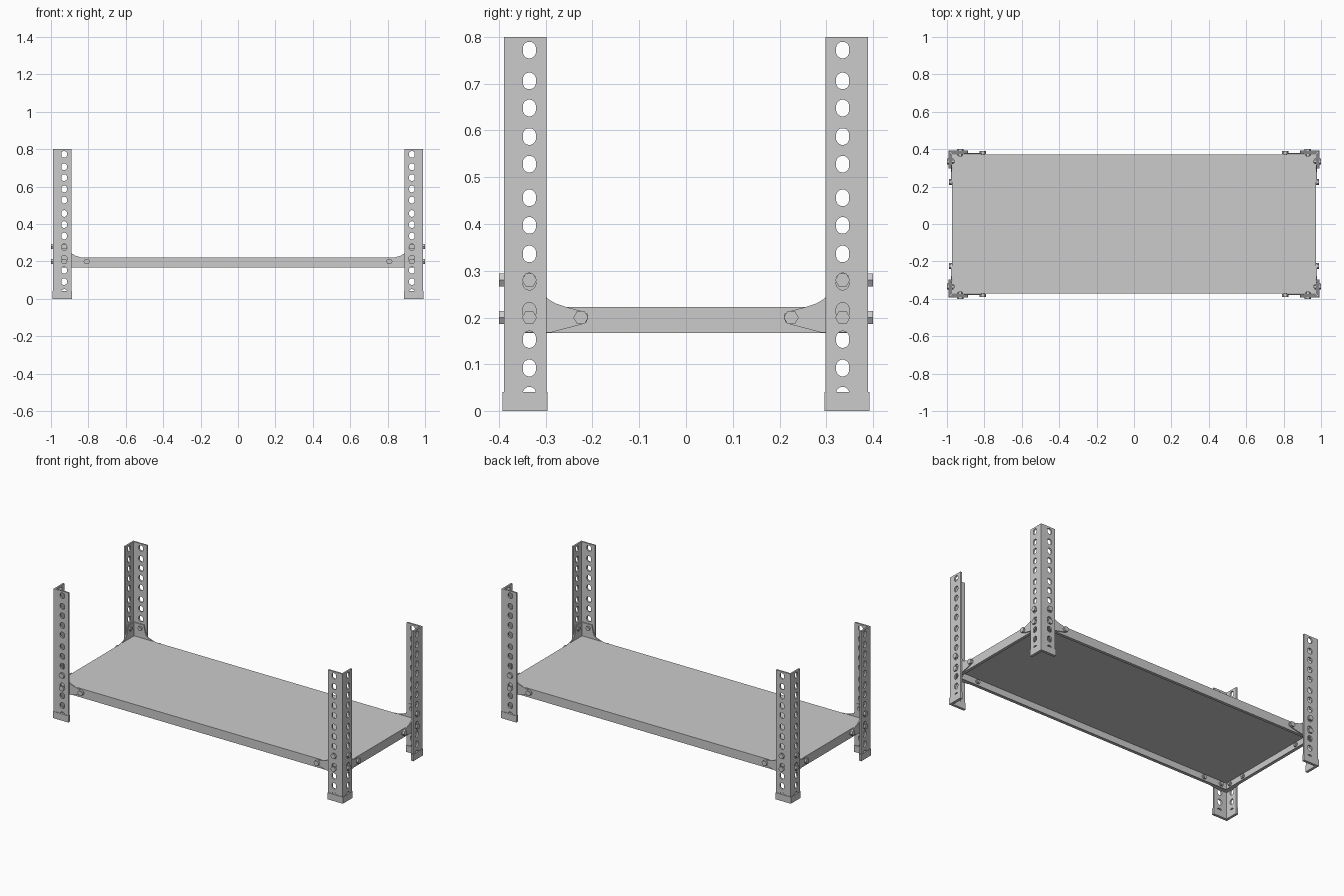
import bpy, bmesh
from math import cos, sin, pi
from mathutils import Matrix

if "Cube" in bpy.data.objects:
    bpy.data.objects.remove(bpy.data.objects["Cube"])

CX, CY = 0.989, 0.389          # outer corner of the posts
T, G = 0.010, 0.006            # post and gusset thickness
K = 1.1                        # long-side flanges are a little wider
HOLES = [.034, .092, .153, .214, .277, .336, .397, .456, .528, .587, .648, .706, .772]

# local (u, v, w) = distance from corner, height, depth inwards
SIDE_Y = Matrix(((-K, 0, 0, CX), (0, 0, -1, CY), (0, 1, 0, 0), (0, 0, 0, 1)))
SIDE_X = Matrix(((0, 0, -1, CX), (-1, 0, 0, CY), (0, 1, 0, 0), (0, 0, 0, 1)))
FLOOR = Matrix(((-1, 0, 0, CX), (0, -1, 0, CY), (0, 0, 1, 0), (0, 0, 0, 1)))


def slot(u, v, r=0.014, h=0.004):
    pts = []
    for i in range(16):
        a = 2 * pi * (i + 0.5) / 16
        pts.append((u + r * cos(a), v + r * sin(a) + (h if sin(a) > 0 else -h)))
    return pts


def plate(loops, w0, w1, matrix):
    """Flat plate with holes, as a mesh placed by matrix."""
    cu = bpy.data.curves.new("outline", 'CURVE')
    cu.dimensions = '2D'
    cu.fill_mode = 'BOTH'
    cu.extrude = (w1 - w0) / 2
    for pts in loops:
        s = cu.splines.new('POLY')
        s.points.add(len(pts) - 1)
        for p, (u, v) in zip(s.points, pts):
            p.co = (u, v, 0, 1)
        s.use_cyclic_u = True
    ob = bpy.data.objects.new("outline", cu)
    bpy.context.collection.objects.link(ob)
    dg = bpy.context.evaluated_depsgraph_get()
    me = bpy.data.meshes.new_from_object(ob.evaluated_get(dg))
    bpy.data.objects.remove(ob)
    me.transform(matrix @ Matrix.Translation((0, 0, (w0 + w1) / 2)))
    return me


def bolt(u, v, head, nut, matrix):
    """Hex head outside, shank through, hex nut inside."""
    bm = bmesh.new()
    for r, seg, a, b in ((.016, 6, head - .011, head),
                         (.008, 12, head - .002, nut + .012),
                         (.014, 6, nut, nut + .008)):
        bmesh.ops.create_cone(bm, cap_ends=True, segments=seg, radius1=r, radius2=r,
                              depth=b - a,
                              matrix=Matrix.Translation((u, v, (a + b) / 2)) @ Matrix.Rotation(pi / 2, 4, 'Z'))
    xs = max(bm.verts, key=lambda p: p.co.y).co
    if abs(xs.x - u) < 1e-4:   # keep the hex points sideways
        bmesh.ops.rotate(bm, verts=bm.verts, cent=(u, v, 0), matrix=Matrix.Rotation(pi / 6, 3, 'Z'))
    me = bpy.data.meshes.new("bolt")
    bm.to_mesh(me)
    bm.free()
    me.transform(matrix)
    return me


def rect(u0, v0, u1, v1):
    return [(u0, v0), (u1, v0), (u1, v1), (u0, v1)]


slots = [slot(.054, z) for z in HOLES]
gusset = [(T, .168), (.10, .168), (.165, .185), (.176, .190), (.180, .200), (.178, .208),
          (.165, .214), (.135, .222), (.110, .230), (.092, .241), (.084, .262), (.075, .305), (T, .305)]
a, b, c = -.003, T + .003, .093
foot = [(a, a), (c * K, a), (c * K, b), (b, b), (b, c), (a, c)]

parts = {
    "post_long_flange": [plate([rect(0, .002, .091, .8)] + slots, 0, T, SIDE_Y)],
    "post_short_flange": [plate([rect(T, .002, .091, .8)] + slots, 0, T, SIDE_X)],
    "gusset_long": [plate([gusset], T, T + G, SIDE_Y)],
    "gusset_short": [plate([gusset], T, T + G, SIDE_X)],
    "foot": [plate([foot], 0, .041, FLOOR)],
    "bolts": [bolt(u, v, h, n, m) for m in (SIDE_Y, SIDE_X)
              for u, v, h, n in ((.054, .280, 0, T + G), (.054, .200, 0, .021), (.164, .200, T, .021))],
}

# Mirror every corner part to the four corners
for name, meshes in parts.items():
    for sx, fx in ((1, "right"), (-1, "left")):
        for sy, fy in ((1, "back"), (-1, "front")):
            bm = bmesh.new()
            for me in meshes:
                bm.from_mesh(me)
            bmesh.ops.transform(bm, matrix=Matrix.Diagonal((sx, sy, 1, 1)), verts=bm.verts)
            bmesh.ops.remove_doubles(bm, verts=bm.verts, dist=1e-5)
            bmesh.ops.recalc_face_normals(bm, faces=bm.faces)
            for f in bm.faces:
                f.smooth = False
            full = f"{fy}_{fx}_{name}"
            out = bpy.data.meshes.new(full)
            bm.to_mesh(out)
            bm.free()
            bpy.context.collection.objects.link(bpy.data.objects.new(full, out))

# Shelf: folded sheet tray with an inward lip underneath
bm = bmesh.new()
bmesh.ops.create_cube(bm, size=1, matrix=Matrix.Translation((0, 0, .1945)) @ Matrix.Diagonal((1.944, .744, .055, 1)))
bottom = min(bm.faces, key=lambda f: f.calc_center_median().z)
bmesh.ops.inset_region(bm, faces=[bottom], thickness=.025)
bmesh.ops.delete(bm, geom=[bottom], context='FACES')
me = bpy.data.meshes.new("shelf")
bm.to_mesh(me)
bm.free()
shelf = bpy.data.objects.new("shelf", me)
bpy.context.collection.objects.link(shelf)
mod = shelf.modifiers.new("sheet", 'SOLIDIFY')
mod.thickness = .004
mod.offset = -1
